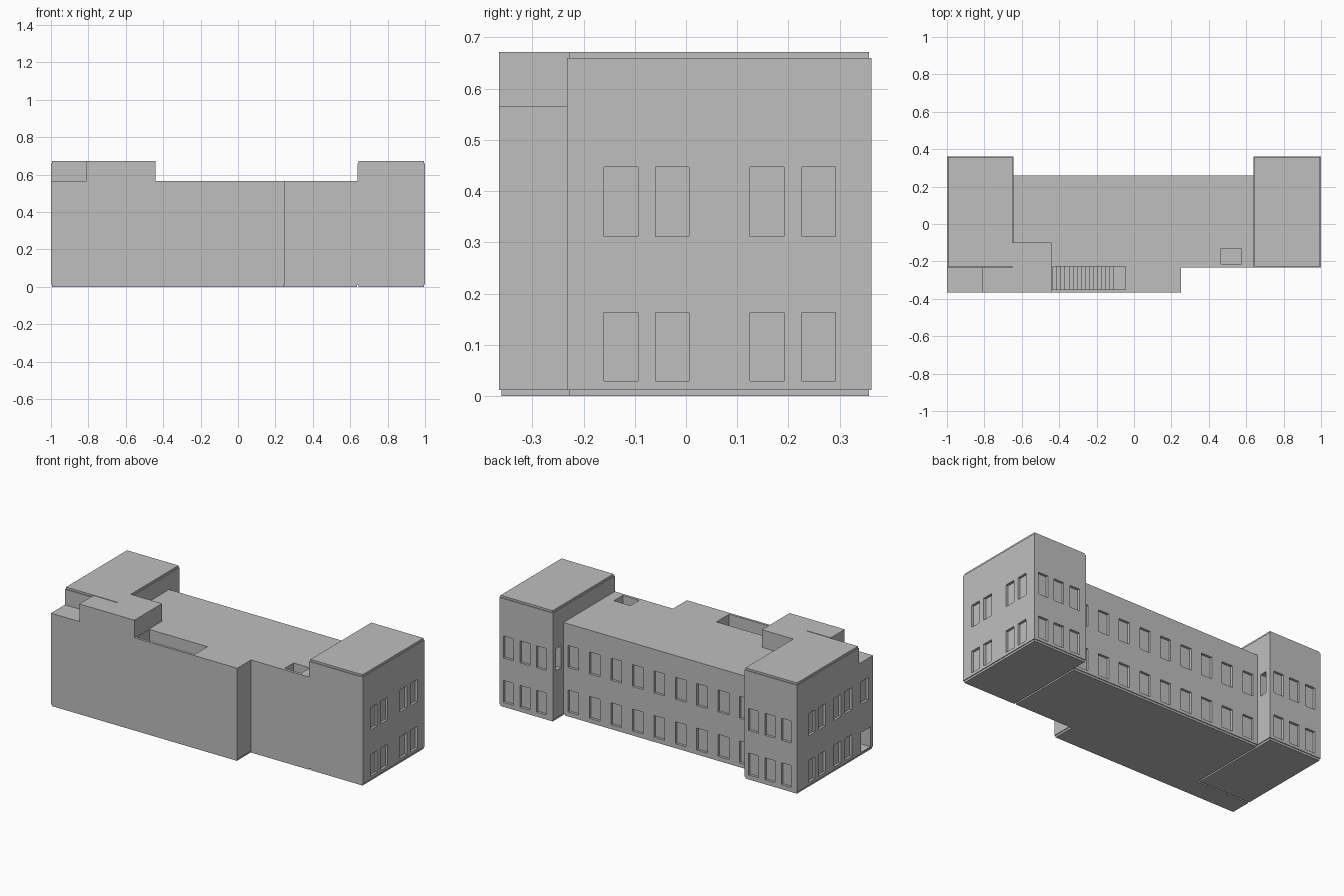
import bpy
import bmesh
from mathutils import Vector

if "Cube" in bpy.data.objects:
    bpy.data.objects.remove(bpy.data.objects["Cube"], do_unlink=True)

grey = bpy.data.materials.new("plain_grey")
grey.use_nodes = True
colour = (0.52, 0.52, 0.52, 1)
grey.diffuse_color = colour
grey.node_tree.nodes["Principled BSDF"].inputs["Base Color"].default_value = colour


def finish(name, bm):
    bmesh.ops.recalc_face_normals(bm, faces=bm.faces)
    mesh = bpy.data.meshes.new(name)
    bm.to_mesh(mesh)
    bm.free()
    mesh.materials.append(grey)
    ob = bpy.data.objects.new(name, mesh)
    bpy.context.collection.objects.link(ob)
    return ob


def shrink(points, d):
    # Mitred inward offset of a counter-clockwise outline
    pts = [Vector(p) for p in points]
    out = []
    for i, p in enumerate(pts):
        a = (p - pts[i - 1]).normalized()
        b = (pts[(i + 1) % len(pts)] - p).normalized()
        out.append(p + d * Vector((-a.y - b.y, a.x + b.x)))
    return out


def add_prism(bm, outline, z0, z1):
    face = bm.faces.new([bm.verts.new((p[0], p[1], z0)) for p in outline])
    top = bmesh.ops.extrude_face_region(bm, geom=[face])["geom"]
    verts = [v for v in top if isinstance(v, bmesh.types.BMVert)]
    bmesh.ops.translate(bm, verts=verts, vec=(0, 0, z1 - z0))


def prism(name, outline, z0, z1):
    bm = bmesh.new()
    add_prism(bm, outline, z0, z1)
    return finish(name, bm)


def rect(x0, x1, y0, y1):
    return [(x0, y0), (x1, y0), (x1, y1), (x0, y1)]


def carve(ob, boxes):
    bm = bmesh.new()
    for x0, x1, y0, y1, z0, z1 in boxes:
        add_prism(bm, rect(x0, x1, y0, y1), z0, z1)
    cutter = finish("cutter", bm)
    cutter.hide_render = True
    mod = ob.modifiers.new("openings", "BOOLEAN")
    mod.operation = "DIFFERENCE"
    mod.solver = "EXACT"
    mod.object = cutter
    bpy.context.view_layer.objects.active = ob
    bpy.ops.object.modifier_apply(modifier=mod.name)
    bpy.data.objects.remove(cutter, do_unlink=True)


BAND, LIP = 0.012, 0.005
ROOF, TALL = 0.565, 0.672
FRONT, MID, BACK = -0.365, -0.232, 0.362
LOW, HIGH, SIDE_HIGH = (0.03, 0.163), (0.3, 0.433), (0.312, 0.447)
DEPTH, OUT = 0.015, 0.05

# Low main body with its recessed plinth
body_outline = [(-1, FRONT), (0.25, FRONT), (0.25, MID), (0.64, MID),
                (0.64, 0.26), (-0.645, 0.26), (-0.645, MID), (-1, MID)]
body = prism("main_body", body_outline, BAND, ROOF)
prism("main_plinth", shrink(body_outline, LIP), 0, BAND)

cuts = []
for i in range(9):
    x = 0.61 - i * 0.144
    cuts += [(x - 0.072, x, 0.26 - DEPTH, 0.26 + OUT, *z) for z in (LOW, HIGH)]
# Side doorway and the window above it
cuts.append((-1 - OUT, -0.88, -0.34, -0.25, 0.02, 0.14))
cuts.append((-1 - OUT, -1 + DEPTH, -0.32, -0.25, *SIDE_HIGH))
# Stairwell and small light well in the roof
cuts.append((-0.435, -0.045, -0.35, -0.228, 0.02, ROOF + OUT))
cuts.append((0.465, 0.575, -0.215, -0.13, 0.28, ROOF + OUT))
carve(body, cuts)

# Stair flight in the stairwell
bm = bmesh.new()
steps = 16
run = 0.345 / steps
profile = [(-0.435, 0.015)]
for i in range(steps):
    z = 0.02 + 0.26 * (i + 1) / steps
    profile += [(-0.435 + i * run, z), (-0.435 + (i + 1) * run, z)]
profile += [(-0.045, 0.28), (-0.045, 0.015)]
face = bm.faces.new([bm.verts.new((x, -0.35, z)) for x, z in profile])
moved = bmesh.ops.extrude_face_region(bm, geom=[face])["geom"]
bmesh.ops.translate(bm, verts=[v for v in moved if isinstance(v, bmesh.types.BMVert)],
                    vec=(0, 0.122, 0))
finish("stair_flight", bm)


# Two tall end wings with inset plinth and cap
def wing(name, x0, x1, outer, inner, side_windows, back_windows):
    outline = rect(x0, x1, MID, BACK)
    ob = prism(name, outline, BAND, TALL - BAND)
    prism(name + "_plinth", shrink(outline, LIP), 0, BAND)
    prism(name + "_cap", shrink(outline, LIP), TALL - BAND, TALL)
    s = 1 if outer > inner else -1
    boxes = []
    xs = sorted((outer - s * DEPTH, outer + s * OUT))
    for y in side_windows:
        boxes += [(*xs, y, y + 0.066, *z) for z in (LOW, SIDE_HIGH)]
    for x in back_windows:
        boxes += [(x, x + 0.066, BACK - DEPTH, BACK + OUT, *z) for z in (LOW, HIGH)]
    # Narrow upper window on the face towards the other wing
    xs = sorted((inner - s * OUT, inner + s * 0.04))
    boxes.append((*xs, 0.285, 0.33, *HIGH))
    carve(ob, boxes)


wing("left_wing", 0.64, 1, 1, 0.64, (-0.16, -0.06, 0.125, 0.226),
     (0.905, 0.795, 0.685))
wing("right_wing", -1, -0.645, -1, -0.645, (-0.162, -0.056, 0.093, 0.19),
     (-0.74, -0.85, -0.96))

# Raised roof block beside the right wing
prism("roof_block", [(-0.81, FRONT), (-0.44, FRONT), (-0.44, -0.1),
                     (-0.65, -0.1), (-0.65, MID), (-0.81, MID)], ROOF, TALL)
